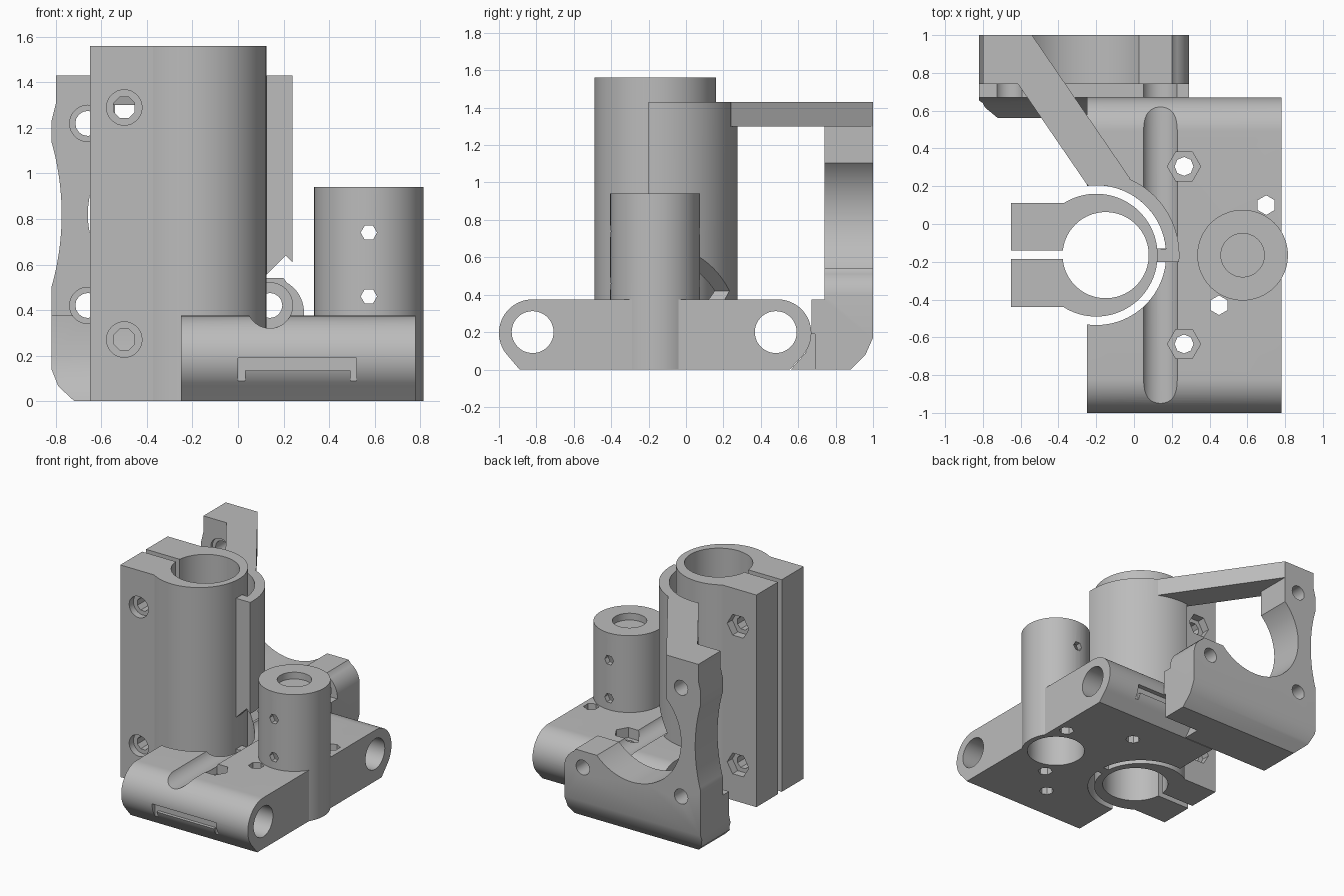
import bpy, bmesh
from math import sin, cos, radians
from mathutils import Vector

old = bpy.data.objects.get("Cube")
if old:
    bpy.data.objects.remove(old, do_unlink=True)

grey = bpy.data.materials.new("plain_grey")
grey.use_nodes = True
colour = (0.5, 0.5, 0.5, 1)
grey.diffuse_color = colour
grey.node_tree.nodes["Principled BSDF"].inputs["Base Color"].default_value = colour


def prism(name, pts, axis, a, b):
    """Extrude a 2D outline from a to b along an axis."""
    def place(p, t):
        return {"x": (t, *p), "y": (p[0], t, p[1]), "z": (*p, t)}[axis]
    bm = bmesh.new()
    face = bm.faces.new([bm.verts.new(place(p, a)) for p in pts])
    new = bmesh.ops.extrude_face_region(bm, geom=[face])["geom"]
    shift = Vector(place((0, 0), b - a))
    bmesh.ops.translate(bm, vec=shift, verts=[g for g in new if isinstance(g, bmesh.types.BMVert)])
    bmesh.ops.recalc_face_normals(bm, faces=bm.faces)
    mesh = bpy.data.meshes.new(name)
    bm.to_mesh(mesh)
    bm.free()
    mesh.materials.append(grey)
    ob = bpy.data.objects.new(name, mesh)
    bpy.context.collection.objects.link(ob)
    return ob


def arc(c, r, start, end, n=32):
    angles = [radians(start + (end - start) * i / n) for i in range(n + 1)]
    return [(c[0] + r * cos(t), c[1] + r * sin(t)) for t in angles]


def rod(c, r, axis, a, b, sides=64, turn=0):
    return prism("rod", arc(c, r, turn, turn + 360, sides)[:-1], axis, a, b)


def box(x0, x1, y0, y1, z0, z1):
    return prism("box", [(x0, y0), (x1, y0), (x1, y1), (x0, y1)], "z", z0, z1)


def combine(ob, tool, how="DIFFERENCE"):
    mod = ob.modifiers.new("combine", "BOOLEAN")
    mod.operation, mod.solver, mod.object = how, "EXACT", tool
    bpy.context.view_layer.objects.active = ob
    bpy.ops.object.modifier_apply(modifier=mod.name)
    bpy.data.objects.remove(tool, do_unlink=True)


def cut(ob, *tools):
    for tool in tools:
        combine(ob, tool)


TUBE = (-0.2, -0.165)
BORE = (-0.15, -0.165)
POST = (0.575, -0.165)
MOTOR = (-0.26, 0.82)
LOW_SCREW = (0.14, 0.42)

# Clamp tube with two ears and a slit
clamp = rod(TUBE, 0.325, "z", 0, 1.56, 96)
clamp.name = "clamp_tube"
combine(clamp, box(-0.65, -0.2, -0.44, 0.11, 0, 1.56), "UNION")
cut(clamp, rod(BORE, 0.228, "z", -0.1, 1.7, 80),
    box(-0.7, -0.2, -0.185, -0.14, -0.1, 1.7))
for z in (0.27, 1.29):
    cut(clamp, rod((-0.5, z), 0.05, "y", -0.6, 0.3, 8, 22.5),
        rod((-0.5, z), 0.078, "y", -0.6, -0.39, 32),
        rod((-0.5, z), 0.088, "y", 0.05, 0.3, 6))

# Base block with rounded ends, and the round post
profile = (arc((-0.82, 0.195), 0.18, 90, 225, 24) + [(-0.89, 0), (0.555, 0)]
           + arc((0.49, 0.195), 0.18, -45, 90, 24))
base = prism("base_block", profile, "x", -0.25, 0.78)
combine(base, rod(POST, 0.24, "z", 0, 0.94), "UNION")
cut(base, rod(TUBE, 0.37, "z", -0.1, 0.6, 96))
combine(base, box(0.1, 0.2, -0.2, -0.13, 0, 0.37), "UNION")
cut(base, rod(BORE, 0.228, "z", -0.1, 0.6, 80),
    rod(POST, 0.115, "z", 0.89, 1.1),
    rod(POST, 0.2, "z", -0.1, 0.84),
    rod(LOW_SCREW, 0.1, "y", -1.1, 0.74))
for y in (-0.82, 0.48):
    cut(base, rod((y, 0.2), 0.112, "x", -0.4, 0.9, 48))
for z in (0.46, 0.74):
    cut(base, rod((POST[0], z), 0.036, "y", -0.5, 0.2, 6))
for y in (0.305, -0.635):
    cut(base, rod((0.265, y), 0.05, "z", -0.1, 0.5, 8),
        rod((0.265, y), 0.088, "z", 0.3, 0.5, 6))
for spot in ((0.7, 0.1), (0.45, -0.43)):
    cut(base, rod(spot, 0.052, "z", -0.1, 0.5, 6, 30))

# Strap channels on both rounded ends
for y0, y1 in ((-1.1, -0.965), (0.635, 0.75)):
    frame = [(0, -0.1), (0, 0.19), (0.52, 0.19), (0.52, -0.1),
             (0.495, -0.1), (0.495, 0.135), (0.03, 0.135), (0.03, -0.1)]
    cut(base, prism("channel", frame, "y", y0, y1))

# Motor mount: front outline intersected with side outline
outline = [(-0.72, 0), (0.29, 0), (0.29, 0.4)] + arc((0.14, 0.39), 0.15, 10, 60, 8)
outline += [(0.2, 0.54), (-0.54, 0.54), (-0.54, 1.43), (-0.8, 1.43), (-0.8, 1.31), (-0.82, 1.23),
            (-0.82, 1.16)]
outline += arc((-1.935, 0.82), 1.16, 16, -16, 24)
outline += [(-0.82, 0.48), (-0.82, 0.14), (-0.79, 0.065)]
mount = prism("motor_mount", outline, "y", 0.4, 1.1)
side = [(0.56, 0), (0.64, 0.09), (0.67, 0.2), (0.67, 0.375), (0.74, 0.375), (0.74, 1.43),
        (1, 1.43), (1, 0.17), (0.96, 0.08), (0.88, 0)]
combine(mount, prism("side", side, "x", -1, 0.5), "INTERSECT")
cut(mount, rod(MOTOR, 0.4, "y", 0.3, 1.2, 80),
    box(0, 0.52, 0.4, 0.69, -0.1, 0.19),
    rod((0.48, 0.2), 0.112, "x", -0.24, 0.9, 48))
for x, z, r in ((-0.66, 0.42, 0.08), (-0.66, 1.22, 0.08), (*LOW_SCREW, 0.1)):
    cut(mount, rod((x, z), 0.055, "y", 0.4, 1.2, 16),
        rod((x, z), r, "y", 0.4, 0.76, 32))

# Curved guard around the tube, with a notch above the base
guard = prism("curved_guard", arc(TUBE, 0.44, -4.6, 97, 48) + arc(TUBE, 0.37, 97, 5, 48)
              + [(0.125, -0.13), (0.125, -0.2)], "z", 0.3, 1.43)
cut(guard, rod((0.21, 0.42), 0.22, "y", -1, 0.7, 4))

# Diagonal arm from guard to mount
arm = prism("diagonal_arm", [(-0.25, 0.21), (-0.62, 0.75), (-0.62, 0.9), (-0.54, 1), (-0.02, 0.24)],
            "z", 1.3, 1.43)

# Smooth round walls, keep edges crisp
for ob in (clamp, base, mount, guard, arm):
    bpy.ops.object.select_all(action="DESELECT")
    ob.select_set(True)
    bpy.context.view_layer.objects.active = ob
    bpy.ops.object.shade_smooth_by_angle(angle=radians(28))
